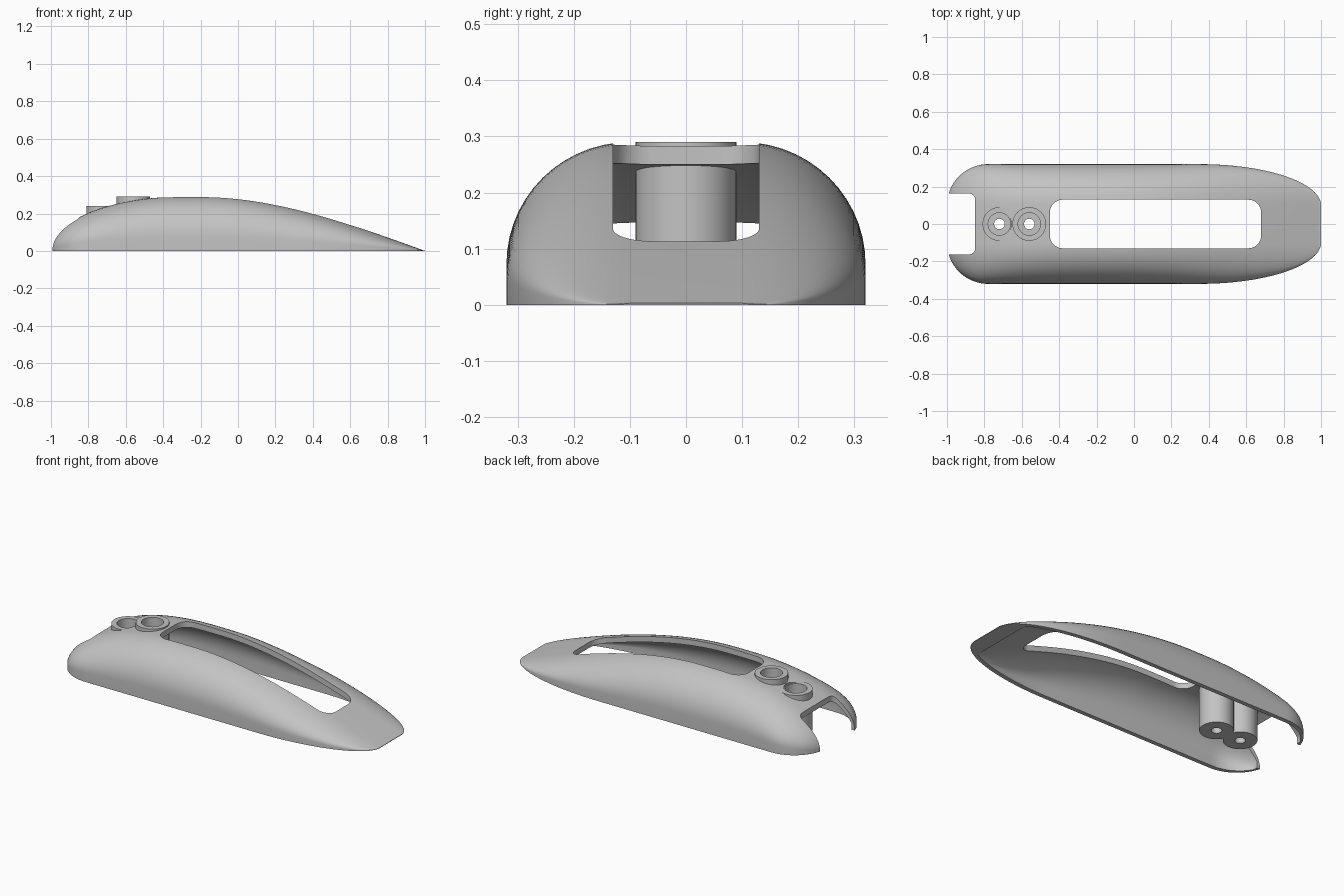
import bpy, bmesh, math

cube = bpy.data.objects.get("Cube")
if cube:
    bpy.data.objects.remove(cube, do_unlink=True)

grey = bpy.data.materials.new("plain grey")
grey.use_nodes = True
colour = (0.55, 0.55, 0.55, 1)
grey.diffuse_color = colour
grey.node_tree.nodes["Principled BSDF"].inputs["Base Color"].default_value = colour

FLAT = 0.1       # half width of the flat strip along the crown
ROUND = 0.22     # sideways reach of the rounded shoulders
BOSSES = [(-0.72, 0.24), (-0.56, 0.29)]   # centre x, top z


def half_width(x):
    """Plan outline: round nose on the left end, long taper on the right end."""
    if x < -0.78:
        s = (-0.78 - x) / 0.22
    else:
        s = max(0, (x - 0.35) / 0.65)
    return FLAT + ROUND * math.sqrt(max(0, 1 - s * s))


def height(x):
    """Crown line: quarter ellipse on the left, gentle slope on the right."""
    if x < -0.3:
        s = (-0.3 - x) / 0.7
        return 0.29 * math.sqrt(max(0, 1 - s * s))
    t = max(0, (x + 0.2) / 1.2)
    return 0.29 * (1 - 1.5 * t * t + 0.5 * t ** 3)


def make_object(name, bm):
    bmesh.ops.recalc_face_normals(bm, faces=bm.faces[:])
    mesh = bpy.data.meshes.new(name)
    bm.to_mesh(mesh)
    bm.free()
    mesh.materials.append(grey)
    ob = bpy.data.objects.new(name, mesh)
    bpy.context.collection.objects.link(ob)
    return ob


def loft(name, x0, x1, side, top, bottom, steps=72, arc=14):
    """Arched body between two stations, inset by the side and top walls."""
    bm = bmesh.new()
    rings = []
    for i in range(steps + 1):
        x = (x0 + x1) / 2 - (x1 - x0) / 2 * math.cos(math.pi * i / steps)
        w = max(half_width(x) - side, FLAT + 0.003)
        h = max(height(x) - top, 0.003)
        v = h * 0.25
        half = [(w, bottom)]
        for k in range(arc + 1):
            a = math.pi / 2 * k / arc
            half.append((FLAT + (w - FLAT) * math.cos(a), v + (h - v) * math.sin(a)))
        ring = half + [(-y, z) for y, z in reversed(half)]
        rings.append([bm.verts.new((x, y, z)) for y, z in ring])
    count = len(rings[0])
    for a, b in zip(rings, rings[1:]):
        for k in range(count):
            m = (k + 1) % count
            bm.faces.new((a[k], a[m], b[m], b[k]))
    bm.faces.new(rings[0])
    bm.faces.new(rings[-1])
    return make_object(name, bm)


def rounded_prism(name, x0, x1, half_y, radius, z0=-0.2, z1=0.6, seg=10):
    """Upright block with rounded vertical corners."""
    bm = bmesh.new()
    cx, hx = (x0 + x1) / 2, (x1 - x0) / 2
    base = []
    for q, (sx, sy) in enumerate([(1, 1), (-1, 1), (-1, -1), (1, -1)]):
        for k in range(seg + 1):
            a = math.pi / 2 * (q + k / seg)
            base.append(bm.verts.new((cx + sx * (hx - radius) + radius * math.cos(a),
                                      sy * (half_y - radius) + radius * math.sin(a), z0)))
    face = bm.faces.new(base)
    up = bmesh.ops.extrude_face_region(bm, geom=[face])["geom"]
    bmesh.ops.translate(bm, vec=(0, 0, z1 - z0),
                        verts=[g for g in up if isinstance(g, bmesh.types.BMVert)])
    return make_object(name, bm)


def cut(ob, cutter):
    cutter.hide_render = True
    mod = ob.modifiers.new("cut", 'BOOLEAN')
    mod.operation, mod.solver, mod.object = 'DIFFERENCE', 'EXACT', cutter
    bpy.context.view_layer.objects.active = ob
    bpy.ops.object.modifier_apply(modifier=mod.name)
    bpy.data.objects.remove(cutter, do_unlink=True)


def lathe(name, x, profile, seg=48):
    """Closed ring profile of (radius, z) turned about an upright axis."""
    bm = bmesh.new()
    cols = [[bm.verts.new((x + r * math.cos(a), r * math.sin(a), z)) for r, z in profile]
            for a in (2 * math.pi * i / seg for i in range(seg))]
    n = len(profile)
    for i in range(seg):
        a, b = cols[i], cols[(i + 1) % seg]
        for k in range(n):
            m = (k + 1) % n
            bm.faces.new((a[k], b[k], b[m], a[m]))
    return make_object(name, bm)


def smooth(ob):
    bpy.ops.object.select_all(action='DESELECT')
    ob.select_set(True)
    bpy.context.view_layer.objects.active = ob
    bpy.ops.object.shade_smooth_by_angle(angle=math.radians(30))


# Hollow cover with long window and end notch
shell = loft("shell", -1, 1, 0, 0, 0)
cut(shell, loft("hollow", -0.97, 0.9, 0.025, 0.033, -0.05))
cut(shell, rounded_prism("window", -0.45, 0.68, 0.13, 0.07))
cut(shell, rounded_prism("notch", -1.2, -0.85, 0.162, 0.03))

# Screw bosses with counterbored holes
for i, (x, top) in enumerate(BOSSES):
    cut(shell, rounded_prism("bore", x - 0.065, x + 0.065, 0.065, 0.0649))
    boss = lathe(f"screw_boss_{i + 1}", x,
                 [(0.028, 0), (0.09, 0), (0.09, top), (0.06, top), (0.06, 0.1), (0.028, 0.1)])
    smooth(boss)
smooth(shell)
